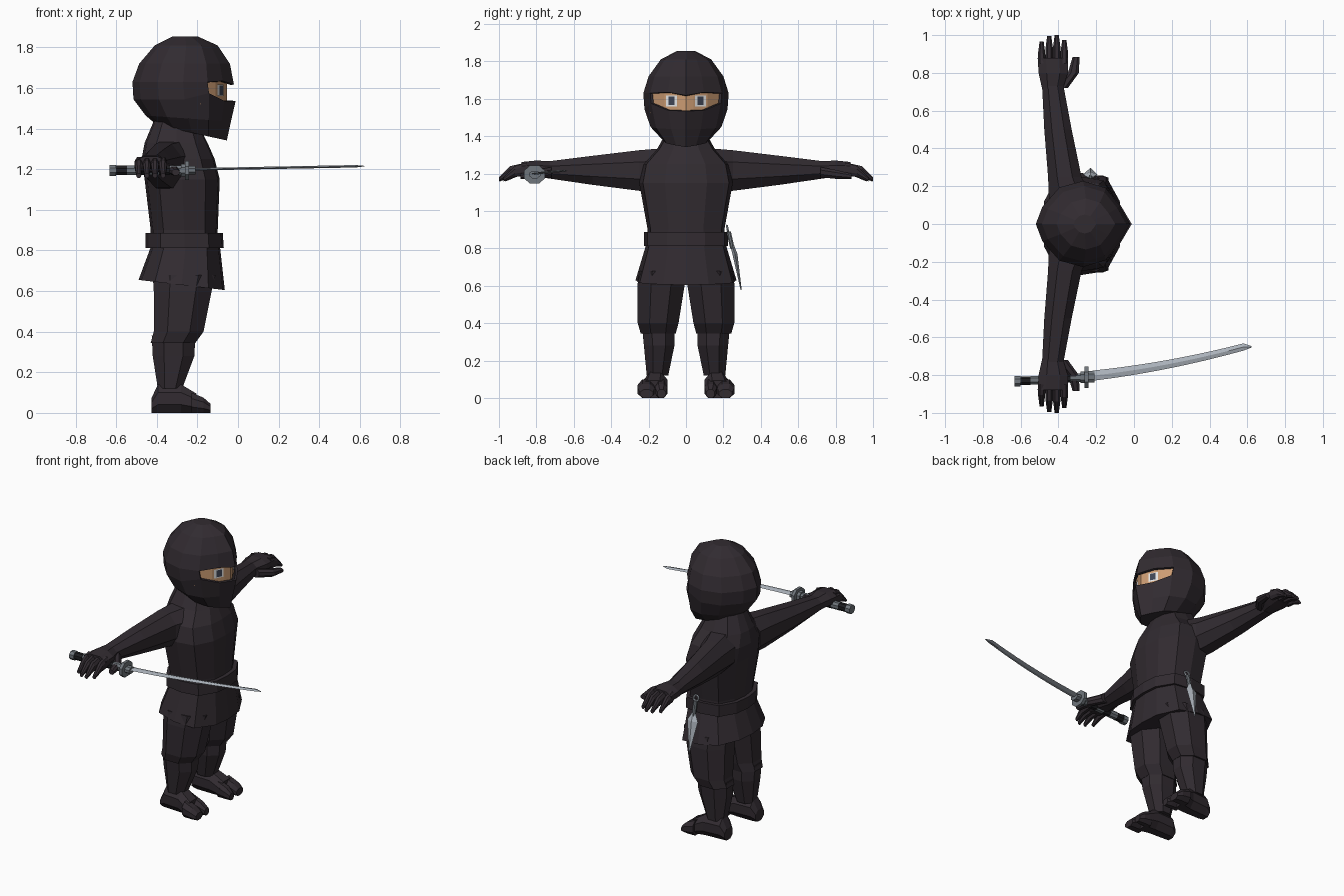
import bpy, bmesh, math
from mathutils import Vector

if "Cube" in bpy.data.objects:
    bpy.data.objects.remove(bpy.data.objects["Cube"])


def material(name, r, g, b):
    m = bpy.data.materials.new(name)
    m.use_nodes = True
    m.diffuse_color = (r, g, b, 1)
    m.node_tree.nodes["Principled BSDF"].inputs["Base Color"].default_value = (r, g, b, 1)
    return m


cloth = material("dark cloth", 0.031, 0.024, 0.030)
skin = material("skin", 0.60, 0.33, 0.17)
white = material("eye white", 0.80, 0.80, 0.80)
iris = material("iris", 0.05, 0.06, 0.09)
steel = material("blade steel", 0.42, 0.46, 0.51)
dull = material("dull steel", 0.16, 0.18, 0.20)
grip = material("grip wrap", 0.012, 0.012, 0.014)


def mirrored(half):
    """Close a half outline, front to back, into a full ring."""
    return half + [(a, -b) for a, b in half[-2:0:-1]]


HEAD = mirrored([(1, 0), (.78, .42), (.48, .84), (0, 1), (-.5, .85), (-.86, .4), (-1, 0)])
BODY = mirrored([(1, 0), (.95, .45), (.62, .92), (0, 1), (-.62, .9), (-.93, .45), (-1, 0)])
LIMB = mirrored([(1, .42), (.45, 1), (-.45, 1), (-1, .42), (-1, -.42)])[:4]
LIMB = LIMB + [(-a, -b) for a, b in LIMB]
DIAMOND = [(1, 0), (0, 1), (-1, 0), (0, -1)]
PLACE = {"z": lambda t, a, b: (a, b, t),
         "y": lambda t, a, b: (a, t, b),
         "x": lambda t, a, b: (t, a, b)}


def finish(name, bm, mat):
    bmesh.ops.recalc_face_normals(bm, faces=bm.faces)
    mesh = bpy.data.meshes.new(name)
    bm.to_mesh(mesh)
    bm.free()
    mesh.materials.append(mat)
    obj = bpy.data.objects.new(name, mesh)
    bpy.context.collection.objects.link(obj)
    return obj


def loft(name, rows, pattern, mat=cloth, axis="z", side=1, tweak=None, skip=None):
    """Skin rings (station, a0, a1, b0, b1, tilt) along an axis; side flips y."""
    bm = bmesh.new()
    rings = []
    for i, (t, a0, a1, b0, b1, *tilt) in enumerate(rows):
        ring = []
        for k, (p, q) in enumerate(pattern):
            lean = tilt[0] * p if tilt else 0
            co = Vector(PLACE[axis](t + lean, (a0 + a1) / 2 + p * (a1 - a0) / 2,
                                    (b0 + b1) / 2 + q * (b1 - b0) / 2))
            if tweak:
                co.z += tweak(i, min(k, len(pattern) - k))
            co.y *= side
            ring.append(bm.verts.new(co))
        rings.append(ring)
    n = len(pattern)
    for i in range(len(rings) - 1):
        for k in range(n):
            if not (skip and skip(i, k)):
                j = (k + 1) % n
                bm.faces.new((rings[i][k], rings[i][j], rings[i + 1][j], rings[i + 1][k]))
    bm.faces.new(rings[0])
    bm.faces.new(rings[-1])
    return finish(name, bm, mat)


def strip(name, path, z0, z1, mat):
    """Upright band of quads along an xy path running towards +y."""
    mesh = bpy.data.meshes.new(name)
    verts = [(x, y, z) for x, y in path for z in (z0, z1)]
    faces = [(2 * i, 2 * i + 2, 2 * i + 3, 2 * i + 1) for i in range(len(path) - 1)]
    mesh.from_pydata(verts, [], faces)
    mesh.materials.append(mat)
    bpy.context.collection.objects.link(bpy.data.objects.new(name, mesh))


def sym(t, x0, x1, w, tilt=0):
    return (t, x0, x1, -w, w, tilt)


# Hood with an eye slot between its third and fourth rings
def slot_shape(i, k):
    if i == 2:
        return {0: -.01, 1: -.008, 2: .03}.get(k, 0)
    if i == 3:
        return {0: -.012, 1: .005}.get(k, 0)
    return 0


hood = loft("hood", [sym(1.38, -.40, -.055, .125, -.038), sym(1.45, -.455, -.035, .19, -.015),
                     sym(1.545, -.515, -.012, .222), sym(1.63, -.52, -.02, .228),
                     sym(1.72, -.487, -.04, .20), sym(1.81, -.41, -.10, .135),
                     sym(1.855, -.32, -.20, .05)], HEAD,
            tweak=slot_shape, skip=lambda i, k: i == 2 and k in (0, 1, 10, 11))
shell = hood.modifiers.new("thickness", "SOLIDIFY")
shell.thickness = .015
shell.offset = -1

# Face band and eyes
half = [(-.185, .19), (-.11, .115), (-.07, .04), (-.055, 0)]
strip("face", [(x, -y) for x, y in half] + half[-2::-1], 1.52, 1.65, skin)
inner, outer = Vector(half[2]), Vector(half[1])
for side, label in ((1, "left"), (-1, "right")):
    for part, u, v, z0, z1, lift, mat in (("eye", .12, .88, 1.56, 1.617, .004, white),
                                          ("iris", .3, .7, 1.567, 1.612, .007, iris)):
        ends = [inner.lerp(outer, f) for f in (u, v)]
        path = sorted([(p.x + lift, p.y * side) for p in ends], key=lambda p: p[1])
        strip(f"{label}_{part}", path, z0, z1, mat)

# Torso, belt and tunic skirt
loft("torso", [sym(.80, -.43, -.10, .205), sym(.90, -.43, -.10, .205), sym(1.15, -.46, -.09, .25),
               sym(1.25, -.475, -.115, .23), sym(1.33, -.46, -.15, .155),
               sym(1.43, -.41, -.19, .10, -.02)], BODY)
loft("belt", [sym(.813, -.455, -.07, .225), sym(.887, -.455, -.075, .225)], BODY)
loft("skirt", [sym(.83, -.425, -.09, .21), sym(.63, -.49, -.065, .27, -.025)], BODY)

for side, label in ((1, "left"), (-1, "right")):
    # Legs: trousers tucked over the shin wraps
    loft(f"{label}_thigh", [(.68, -.42, -.11, .01, .25), (.60, -.415, -.13, .008, .26),
                            (.40, -.415, -.17, .04, .258), (.345, -.43, -.21, .055, .242)],
         LIMB, side=side)
    loft(f"{label}_shin", [(.38, -.425, -.21, .06, .235), (.28, -.42, -.215, .062, .225),
                           (.12, -.395, -.275, .095, .21)], LIMB, side=side)
    # Split-toe shoes
    loft(f"{label}_shoe", [(-.425, .12, .205, 0, .075), (-.395, .105, .215, 0, .14),
                           (-.28, .10, .225, 0, .14), (-.205, .098, .25, 0, .095)],
         LIMB, axis="x", side=side)
    for toe, y0, y1 in (("big_toe", .10, .165), ("outer_toes", .168, .258)):
        loft(f"{label}_{toe}", [(-.23, y0, y1, 0, .10), (-.17, y0, y1, 0, .075),
                                (-.136, y0 + .008, y1 - .012, 0, .045)],
             LIMB, axis="x", side=side)
    # Arms and hands
    loft(f"{label}_arm", [(.13, -.45, -.22, 1.10, 1.335), (.25, -.455, -.278, 1.108, 1.325),
                          (.50, -.475, -.33, 1.14, 1.295), (.74, -.487, -.375, 1.175, 1.265)],
         LIMB, axis="y", side=side)
    loft(f"{label}_palm", [(.71, -.485, -.378, 1.175, 1.265), (.80, -.505, -.35, 1.18, 1.27),
                           (.88, -.51, -.35, 1.19, 1.262)], LIMB, axis="y", side=side)
    loft(f"{label}_thumb", [(.72, -.41, -.35, 1.18, 1.235), (.80, -.35, -.292, 1.172, 1.22),
                            (.885, -.325, -.288, 1.17, 1.20)], LIMB, axis="y", side=side)
    for i, reach in enumerate((.965, .995, 1, .975)):
        x = -.489 + .04 * i
        loft(f"{label}_finger_{i + 1}",
             [(.85, x - .02, x + .02, 1.19, 1.26), (reach - .06, x - .019, x + .019, 1.183, 1.24),
              (reach, x - .011, x + .011, 1.158, 1.18)], LIMB, axis="y", side=side)

# Sword: banded handle, guard and curved blade
def handle_piece(name, x0, x1, r, mat, ry=None):
    y = -.833 + .06 * ((x0 + x1) / 2 + .63)
    ry = ry or r
    loft(name, [(x, y - ry, y + ry, 1.195 - r, 1.195 + r) for x in (x0, x1)], LIMB, mat, "x")


handle_piece("pommel", -.632, -.60, .027, dull)
for i in range(6):
    x = -.60 + i * .053
    handle_piece(f"grip_band_{i + 1}", x, x + .053, .023, dull if i % 2 else grip)
handle_piece("grip_collar", -.282, -.262, .03, dull)
handle_piece("guard", -.262, -.242, .047, dull, .057)
handle_piece("blade_collar", -.242, -.21, .02, dull, .03)

blade = []
for i in range(11):
    s = i / 10
    y = -.803 + .09 * s + .062 * s * s
    w, z = .027 - .008 * s, 1.20 + .015 * s
    blade.append((-.22 + .80 * s, y - w, y + w, z - .006, z + .006))
blade.append((.622, -.654, -.646, 1.214, 1.217))
loft("sword_blade", blade, DIAMOND, steel, "x")

# Throwing knife tucked in the belt at the left hip
loft("knife_blade", [(.577, -.233, -.227, .292, .298), (.77, -.27, -.193, .248, .275),
                     (.82, -.24, -.22, .236, .256)], DIAMOND, steel)
loft("knife_handle", [(.80, -.242, -.218, .236, .26), (.89, -.242, -.218, .216, .24)], LIMB, dull)
bpy.ops.mesh.primitive_torus_add(location=(-.23, .222, .905), rotation=(math.radians(102), 0, 0),
                                 major_radius=.018, minor_radius=.006,
                                 major_segments=10, minor_segments=5)
ring = bpy.context.object
ring.name = "knife_ring"
ring.data.materials.append(steel)
